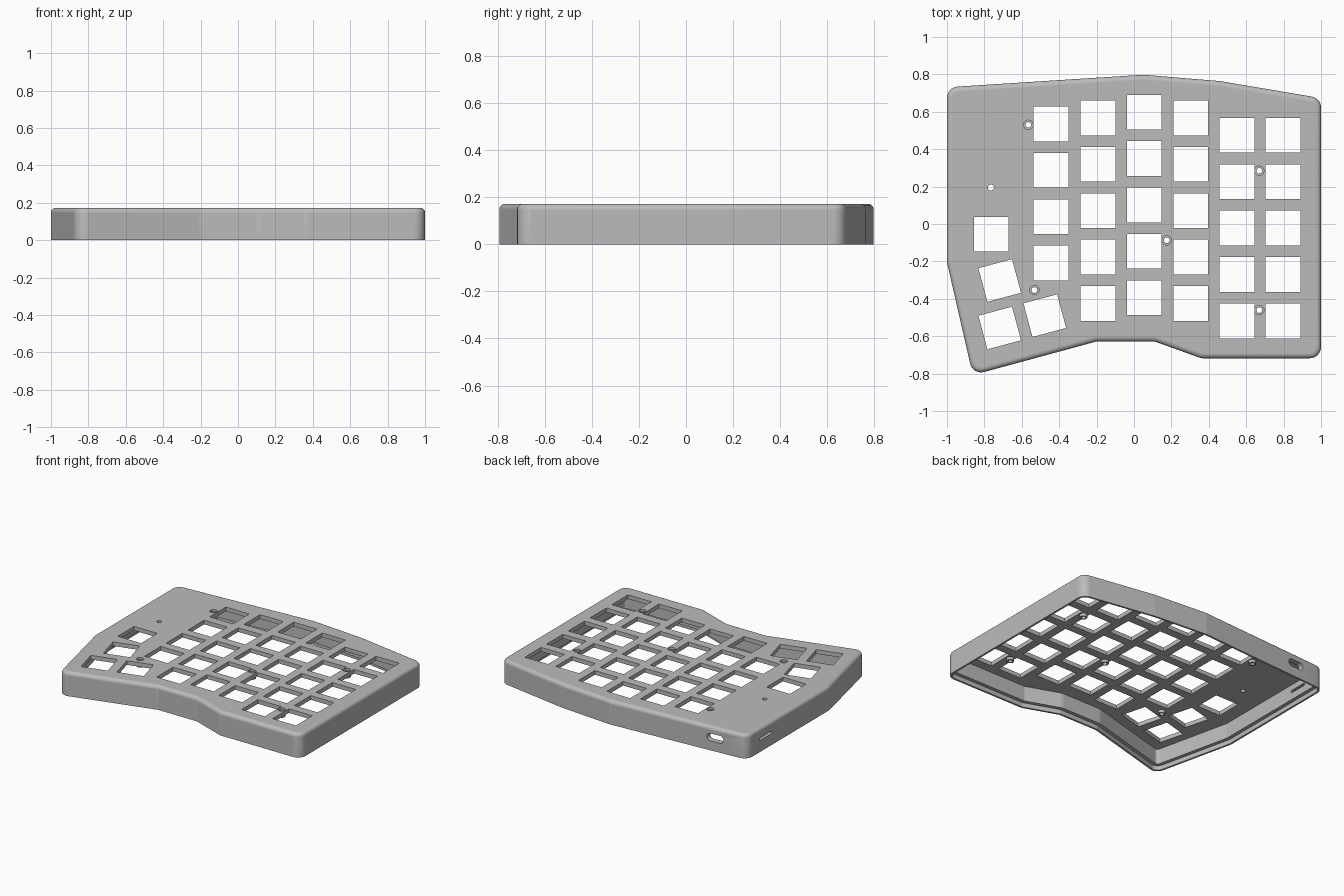
import bpy, bmesh, math
from mathutils import Matrix, Vector

cube = bpy.data.objects.get("Cube")
if cube:
    bpy.data.objects.remove(cube, do_unlink=True)

HEIGHT, PLATE, WALL, LIP, ROUND, CORNER = 0.172, 0.03, 0.04, 0.014, 0.025, 0.06
UNDER = HEIGHT - PLATE
KEY, PITCH = 0.186, 0.248
OUTLINE = [(-1, -0.205), (-0.862, -0.808), (-0.2, -0.628), (0.11, -0.628), (0.36, -0.718),
           (1, -0.718), (1, 0.673), (0.46, 0.764), (0.05, 0.798), (-1, 0.731)]

grey = bpy.data.materials.new("case grey")
grey.use_nodes = True
grey.diffuse_color = (0.5, 0.5, 0.5, 1)
grey.node_tree.nodes["Principled BSDF"].inputs["Base Color"].default_value = (0.5, 0.5, 0.5, 1)


def outline_ring(inset, z, steps=6):
    """Case outline moved inward, with every corner rounded."""
    ring, pts = [], [Vector(p) for p in OUTLINE]
    for i, p in enumerate(pts):
        d1 = (p - pts[i - 1]).normalized()
        d2 = (pts[(i + 1) % len(pts)] - p).normalized()
        n1, n2 = Vector((-d1.y, d1.x)), Vector((-d2.y, d2.x))
        miter = (n1 + n2) / (1 + n1.dot(n2))
        turn = 1 if d1.cross(d2) > 0 else -1
        radius = CORNER - turn * inset
        center = p + miter * CORNER * turn
        for k in range(steps + 1):
            n = n1.slerp(n2, k / steps)
            ring.append((*(center - n * radius * turn), z))
    return ring


def circle(radius, half_length=0, n=24):
    """Circle, or a slot with round ends when given a half length."""
    pts = []
    for k in range(n):
        a = 2 * math.pi * (k + 0.5) / n
        pts.append((radius * math.cos(a) + math.copysign(half_length, math.cos(a)),
                    radius * math.sin(a)))
    return pts


def prism(bm, pts, low, high, matrix):
    rings = [[bm.verts.new(matrix @ Vector((x, y, z))) for x, y in pts] for z in (low, high)]
    bridge(bm, *rings)
    for ring in rings:
        bm.faces.new(ring)


def bridge(bm, a, b):
    for i in range(len(a)):
        j = (i + 1) % len(a)
        bm.faces.new((a[i], a[j], b[j], b[i]))


def finish(bm, name):
    bmesh.ops.recalc_face_normals(bm, faces=bm.faces)
    mesh = bpy.data.meshes.new(name)
    bm.to_mesh(mesh)
    bm.free()
    mesh.materials.append(grey)
    obj = bpy.data.objects.new(name, mesh)
    bpy.context.collection.objects.link(obj)
    return obj


def select(obj):
    bpy.ops.object.select_all(action='DESELECT')
    obj.select_set(True)
    bpy.context.view_layer.objects.active = obj


def cut(obj, bm, name):
    cutter = finish(bm, name)
    cutter.hide_render = True
    mod = obj.modifiers.new(name, 'BOOLEAN')
    mod.operation, mod.solver, mod.object = 'DIFFERENCE', 'EXACT', cutter
    select(obj)
    bpy.ops.object.modifier_apply(modifier=mod.name)
    bpy.data.objects.remove(cutter, do_unlink=True)


def smooth(obj):
    select(obj)
    bpy.ops.object.shade_smooth_by_angle(angle=math.radians(35))
    for f in obj.data.polygons:
        if f.area > 0.015 or abs(f.normal.z) > 0.99:
            f.use_smooth = False


# Case shell: from the inner ceiling, down over the stepped rim, up and round the top edge
layers = [(WALL, UNDER), (WALL, 0.032), (LIP, 0.032), (LIP, 0), (0, 0)]
for k in range(6):
    a = math.pi / 2 * k / 5
    layers.append((ROUND * (1 - math.cos(a)), HEIGHT - ROUND + ROUND * math.sin(a)))
bm = bmesh.new()
rings = [[bm.verts.new(co) for co in outline_ring(*layer)] for layer in layers]
for a, b in zip(rings, rings[1:]):
    bridge(bm, a, b)
bm.faces.new(rings[0])
bm.faces.new(rings[-1])
case = finish(bm, "case")

# Key openings: straight columns, then the thumb cluster
keys = []
for x, top, count in [(-0.443, 0.535, 4), (-0.193, 0.567, 5), (0.055, 0.598, 5),
                      (0.303, 0.567, 5), (0.55, 0.474, 5), (0.797, 0.474, 5)]:
    keys += [(x, top - PITCH * row, 0) for row in range(count)]
keys += [(-0.763, -0.055, 0), (-0.718, -0.302, 15), (-0.718, -0.556, 15), (-0.477, -0.49, 15)]
h = KEY / 2
bm = bmesh.new()
for x, y, angle in keys:
    place = Matrix.Translation((x, y, 0)) @ Matrix.Rotation(math.radians(angle), 4, 'Z')
    prism(bm, [(-h, -h), (h, -h), (h, h), (-h, h)], 0.1, 0.3, place)

# Reset hole, rear cable port and side switch slot
prism(bm, circle(0.016), 0.1, 0.3, Matrix.Translation((-0.765, 0.195, 0)))
to_back = Matrix(((1, 0, 0, -0.755), (0, 0, 1, 0), (0, 1, 0, 0.095), (0, 0, 0, 1)))
prism(bm, circle(0.027, 0.036), 0.62, 0.85, to_back)
to_side = Matrix(((0, 0, 1, 0), (1, 0, 0, 0.52), (0, 1, 0, 0.092), (0, 0, 0, 1)))
prism(bm, circle(0.009, 0.06), -1.1, -0.9, to_side)
cut(case, bm, "opening_cutter")

# Screw holes with wide, shallow seats
screws = [(-0.565, 0.53), (0.67, 0.285), (0.175, -0.087), (-0.533, -0.353), (0.67, -0.46)]
for name, radius, low in [("screw_hole_cutter", 0.015, 0.1), ("screw_seat_cutter", 0.025, HEIGHT - 0.014)]:
    bm = bmesh.new()
    for x, y in screws:
        prism(bm, circle(radius), low, 0.3, Matrix.Translation((x, y, 0)))
    cut(case, bm, name)
smooth(case)

# Screw bosses under the plate
bm = bmesh.new()
for x, y in screws:
    loops = []
    for radius, z in [(0.015, UNDER), (0.015, UNDER - 0.02), (0.025, UNDER - 0.02), (0.025, UNDER)]:
        loops.append([bm.verts.new((x + px, y + py, z)) for px, py in circle(radius)])
    for i in range(4):
        bridge(bm, loops[i - 1], loops[i])
smooth(finish(bm, "screw_bosses"))
